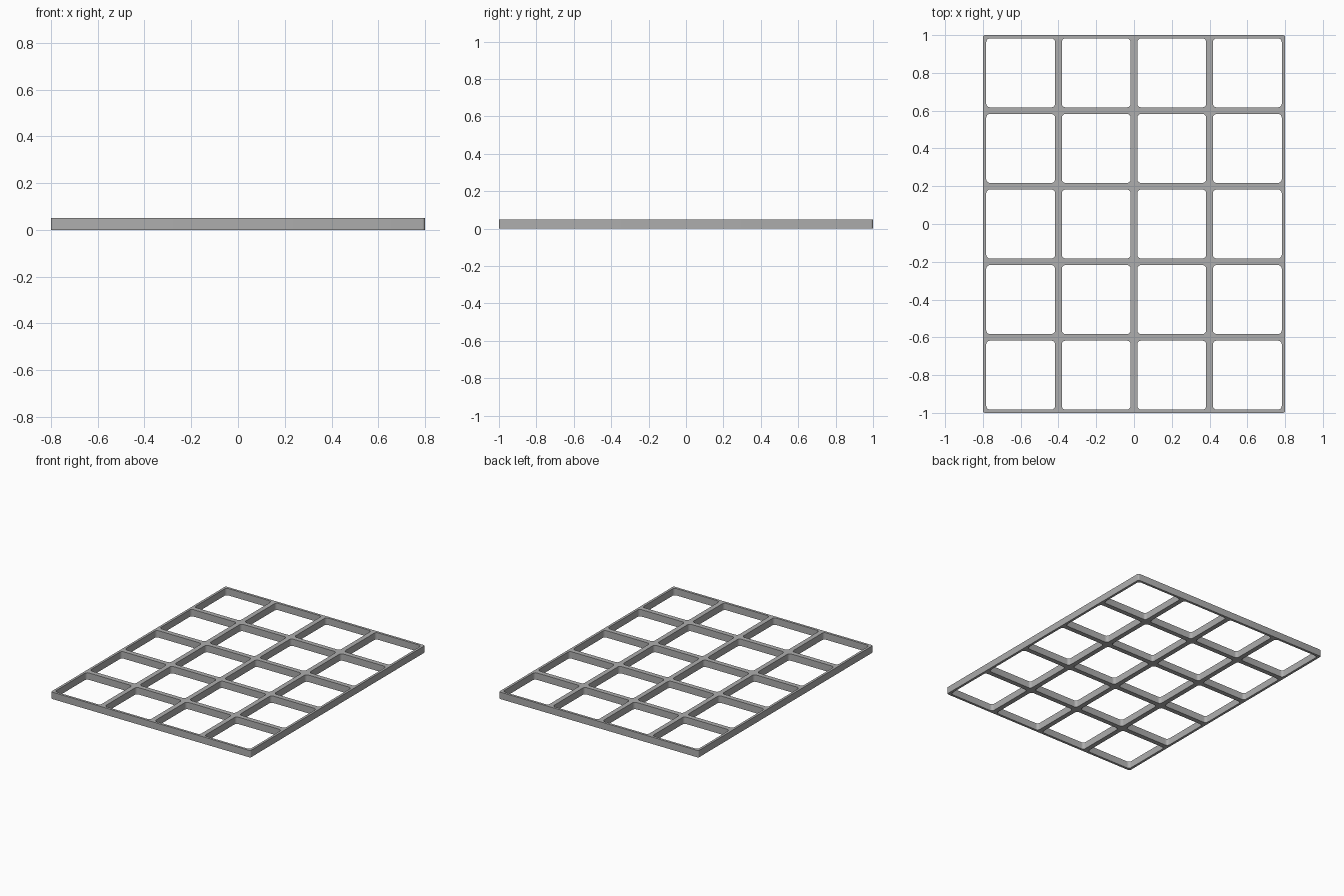
import bpy
from math import cos, sin, pi

default = bpy.data.objects.get("Cube")
if default:
    bpy.data.objects.remove(default)

COLS, ROWS = 4, 5
PITCH = 0.4
HALF_BAR = 0.0175
HEIGHT = 0.05

# Plain grey material
grey = bpy.data.materials.new("grey plastic")
grey.use_nodes = True
color = (0.42, 0.42, 0.42, 1)
grey.diffuse_color = color
grey.node_tree.nodes["Principled BSDF"].inputs["Base Color"].default_value = color


def rounded_rect(curve, cx, cy, hx, hy, radius, steps=5):
    """Add a closed rounded rectangle outline to a 2D curve."""
    points = []
    for corner, (sx, sy) in enumerate([(1, 1), (-1, 1), (-1, -1), (1, -1)]):
        for i in range(steps + 1):
            a = (corner + i / steps) * pi / 2
            points.append((cx + sx * (hx - radius) + radius * cos(a),
                           cy + sy * (hy - radius) + radius * sin(a), 0, 1))
    spline = curve.splines.new('POLY')
    spline.points.add(len(points) - 1)
    for point, co in zip(spline.points, points):
        point.co = co
    spline.use_cyclic_u = True


# Grid plate: outer outline with one rounded opening per cell
outline = bpy.data.curves.new("grid_frame", 'CURVE')
outline.dimensions = '2D'
outline.fill_mode = 'BOTH'
outline.extrude = HEIGHT / 2
rounded_rect(outline, 0, 0, COLS * PITCH / 2, ROWS * PITCH / 2, 0.012)
half_open = PITCH / 2 - HALF_BAR
for col in range(COLS):
    for row in range(ROWS):
        rounded_rect(outline, (col - (COLS - 1) / 2) * PITCH,
                     (row - (ROWS - 1) / 2) * PITCH,
                     half_open, half_open, 0.02)

frame = bpy.data.objects.new("grid_frame", outline)
bpy.context.collection.objects.link(frame)
frame.location.z = HEIGHT / 2
outline.materials.append(grey)

# Turn the filled outline into a mesh with smooth corners and crisp rims
bpy.ops.object.select_all(action='DESELECT')
frame.select_set(True)
bpy.context.view_layer.objects.active = frame
bpy.ops.object.convert(target='MESH')
bpy.ops.object.mode_set(mode='EDIT')
bpy.ops.mesh.select_all(action='SELECT')
bpy.ops.mesh.remove_doubles(threshold=0.0001)
bpy.ops.mesh.normals_make_consistent(inside=False)
bpy.ops.object.mode_set(mode='OBJECT')
bpy.ops.object.shade_smooth_by_angle(angle=pi / 6)
